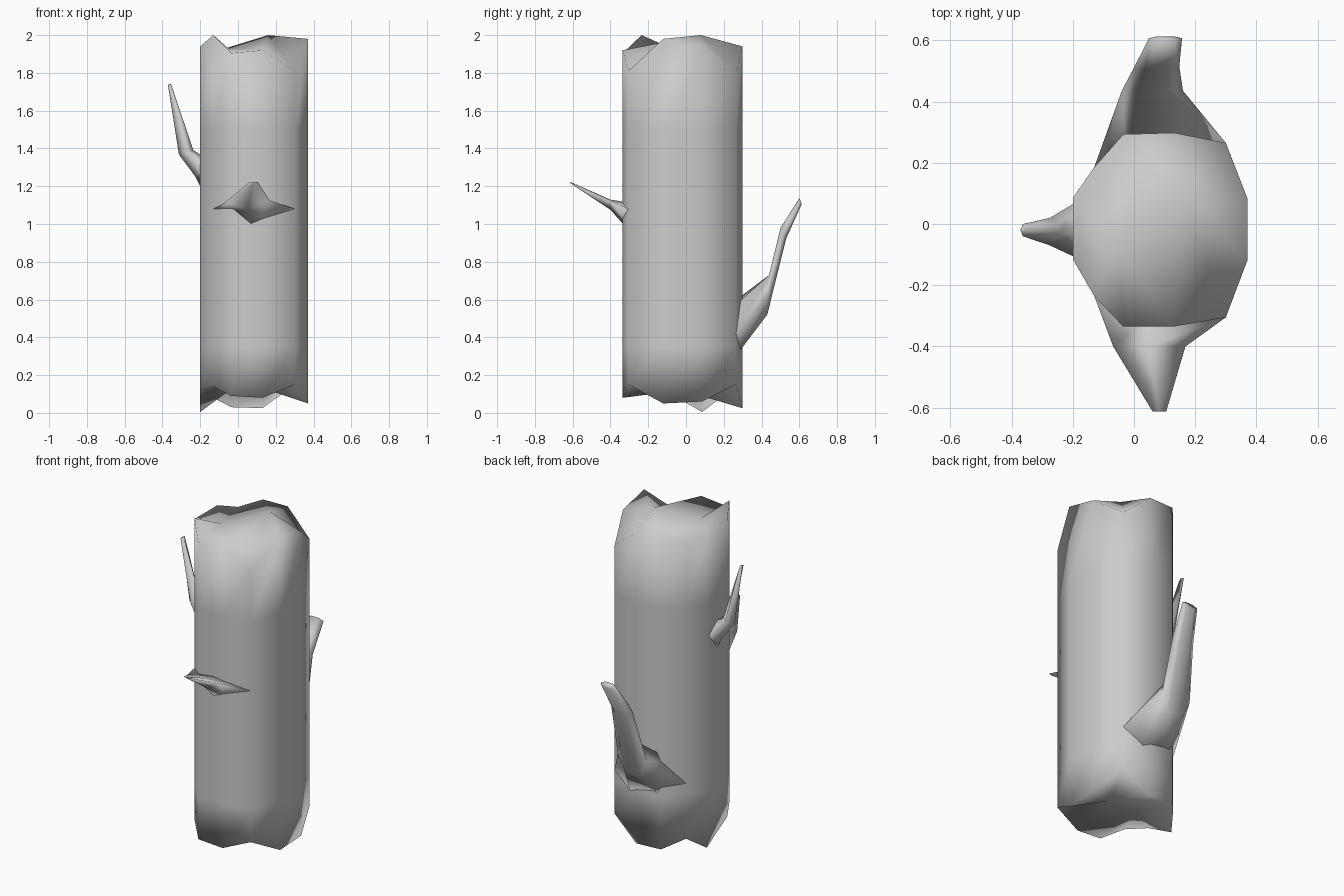
import bpy
import bmesh
from math import cos, sin, pi
from mathutils import Vector

cube = bpy.data.objects.get("Cube")
if cube:
    bpy.data.objects.remove(cube, do_unlink=True)

grey = bpy.data.materials.new("plain_grey")
grey.use_nodes = True
grey.diffuse_color = (0.6, 0.6, 0.6, 1)
grey.node_tree.nodes["Principled BSDF"].inputs["Base Color"].default_value = (0.6, 0.6, 0.6, 1)


def finish(name, bm):
    """Turn the bmesh into a smooth shaded grey object."""
    bmesh.ops.recalc_face_normals(bm, faces=bm.faces)
    for face in bm.faces:
        face.smooth = True
    mesh = bpy.data.meshes.new(name)
    bm.to_mesh(mesh)
    bm.free()
    mesh.materials.append(grey)
    obj = bpy.data.objects.new(name, mesh)
    bpy.context.collection.objects.link(obj)


def bridge(bm, rings):
    for low, high in zip(rings, rings[1:]):
        n = len(low)
        for i in range(n):
            j = (i + 1) % n
            bm.faces.new((low[i], low[j], high[j], high[i]))


def cap(bm, ring, first, second, start, stop):
    """Close a ring with two fans: edges start..stop meet first, the rest second."""
    a, b = bm.verts.new(first), bm.verts.new(second)
    for i, v in enumerate(ring):
        bm.faces.new((v, ring[(i + 1) % len(ring)], a if start <= i < stop else b))
    bm.faces.new((ring[start], a, b))
    bm.faces.new((ring[stop], b, a))


def branch(name, sections, sides, top=1):
    """Loft through sections of (centre, half width, half depth); top scales the upper side."""
    bm = bmesh.new()
    rings = []
    for centre, width, depth in sections:
        c, w, d = Vector(centre), Vector(width), Vector(depth)
        ring = []
        for i in range(sides):
            a = 2 * pi * i / sides
            lift = sin(a) * (top if sin(a) > 0 else 1)
            ring.append(bm.verts.new(c + w * cos(a) + d * lift))
        rings.append(ring)
    bridge(bm, rings)
    bm.faces.new(rings[0])
    bm.faces.new(rings[-1])
    finish(name, bm)


# Trunk outline: x, y, height of the jagged bottom rim, height of the top rim
outline = [
    (0.37, 0.085, 0.06, 1.93), (0.30, 0.265, 0.15, 1.80),
    (0.13, 0.298, 0.025, 1.94), (-0.035, 0.293, 0.03, 1.94),
    (-0.13, 0.185, 0.08, 1.91), (-0.2, 0.085, 0.005, 1.94),
    (-0.2, -0.115, 0.12, 1.94), (-0.13, -0.235, 0.14, 2.0),
    (-0.035, -0.335, 0.09, 1.905), (0.13, -0.335, 0.08, 1.92),
    (0.30, -0.305, 0.15, 1.81), (0.37, -0.12, 0.05, 1.98),
]
bm = bmesh.new()
rings = [[bm.verts.new((x, y, low)) for x, y, low, high in outline]]
for z in (0.35, 1.0, 1.5):
    rings.append([bm.verts.new((x, y, z)) for x, y, low, high in outline])
rings.append([bm.verts.new((x, y, high)) for x, y, low, high in outline])
bridge(bm, rings)
cap(bm, rings[0], (-0.03, -0.03, 0.13), (0.16, -0.02, 0.12), 3, 9)
cap(bm, rings[-1], (-0.05, -0.08, 1.93), (0.16, 0.08, 2.0), 3, 9)
finish("trunk", bm)

# Thin twig on the side
branch("side_twig", [
    ((-0.15, -0.02, 1.25), (0, 0.10, 0), (0.03, 0, 0.09)),
    ((-0.2, -0.02, 1.30), (0, 0.085, 0), (0.025, 0, 0.05)),
    ((-0.275, -0.025, 1.38), (0, 0.045, 0), (0.038, 0, 0.012)),
    ((-0.363, -0.02, 1.74), (0, 0.02, 0), (0.008, 0, 0.003)),
], 4)

# Flat topped pointed stub on the front
branch("front_stub", [
    ((0.085, -0.27, 1.08), (0.215, -0.035, 0), (0, 0.01, 0.14)),
    ((0.05, -0.40, 1.12), (0.118, 0, 0.005), (0, 0, 0.045)),
    ((0.083, -0.613, 1.222), (0.022, 0, 0), (0, 0, 0.006)),
], 4, top=0.2)

# Long upright branch on the back
branch("back_branch", [
    ((0.085, 0.225, 0.42), (0.215, 0.04, 0), (0, -0.02, 0.14)),
    ((0.06, 0.435, 0.625), (0.1, 0, 0), (0, 0.005, 0.12)),
    ((0.075, 0.515, 0.95), (0.073, 0, 0), (0, -0.017, 0.034)),
    ((0.103, 0.607, 1.122), (0.054, 0, 0), (0, -0.007, 0.018)),
], 6)
